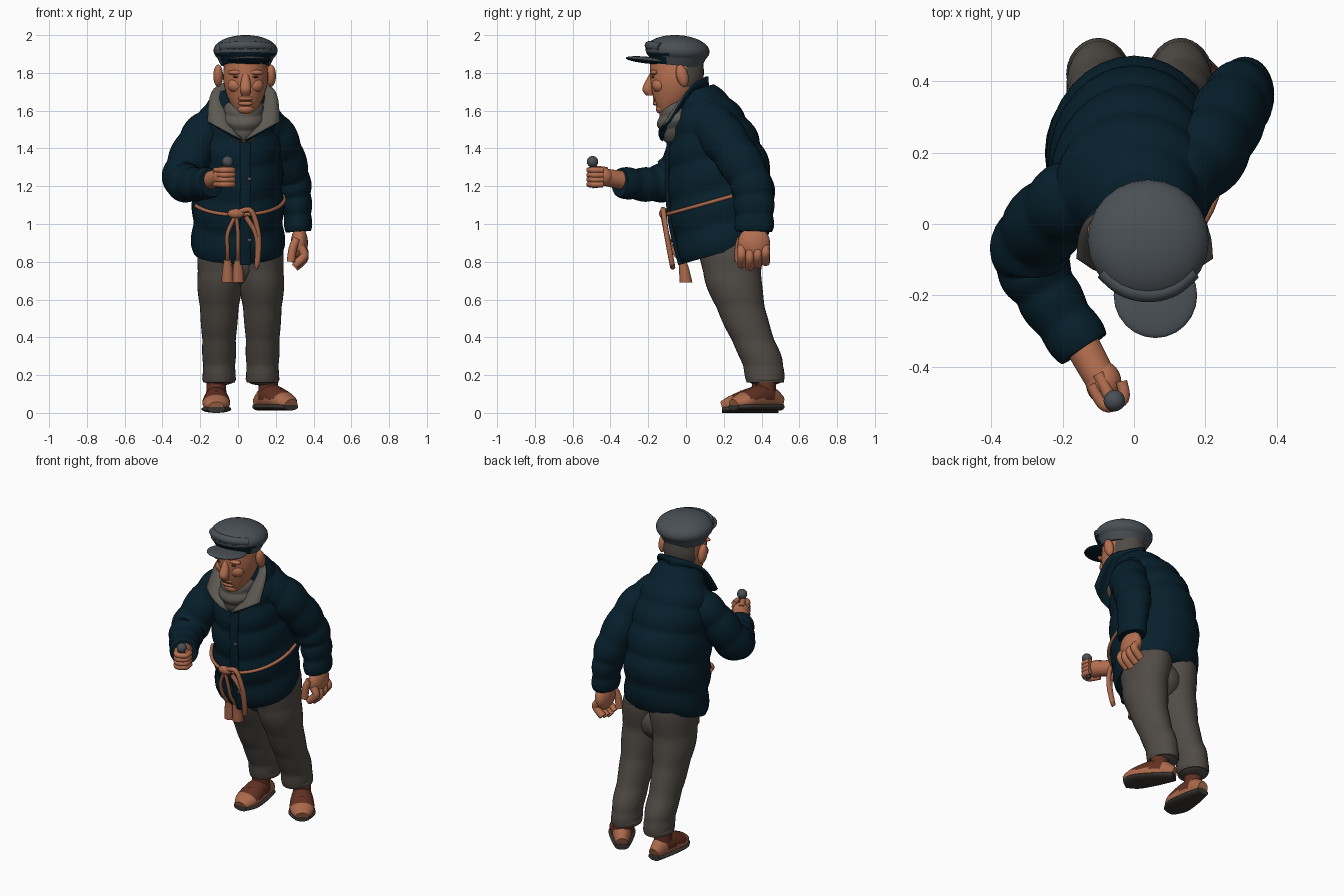
import bpy, bmesh, math
from mathutils import Vector, Matrix

cube = bpy.data.objects.get("Cube")
if cube:
    bpy.data.objects.remove(cube)


def material(name, red, green, blue):
    mat = bpy.data.materials.new(name)
    mat.use_nodes = True
    mat.diffuse_color = (red, green, blue, 1)
    shader = next(n for n in mat.node_tree.nodes if n.type == 'BSDF_PRINCIPLED')
    shader.inputs["Base Color"].default_value = mat.diffuse_color
    return mat


NAVY = material("navy cloth", .002, .014, .025)
WOOL = material("trouser wool", .08, .07, .06)
SKIN = material("skin", .46, .16, .08)
CAP = material("cap grey", .068, .08, .092)
LINING = material("collar grey", .11, .1, .085)
SOLE = material("dark sole", .04, .035, .03)
BROWN = material("brown leather", .12, .03, .016)
TAN = material("tan leather", .4, .14, .07)


def spline(stations, t):
    """Smooth interpolation through stations, t from 0 to 1."""
    last = len(stations) - 1
    i = min(int(t * last), last - 1)
    u = t * last - i
    before, start, end, after = (stations[max(0, min(last, i + k))] for k in (-1, 0, 1, 2))
    result = []
    for a, b, c, d in zip(before, start, end, after):
        result.append(.5 * (2 * b + (c - a) * u + (2 * a - 5 * b + 4 * c - d) * u * u
                            + (3 * b - a - 3 * c + d) * u ** 3))
    return result


def finish(name, bm, materials, rule=None):
    mesh = bpy.data.meshes.new(name)
    bm.to_mesh(mesh)
    bm.free()
    for mat in materials:
        mesh.materials.append(mat)
    mesh.shade_smooth()
    mesh.set_sharp_from_angle(angle=math.radians(50))
    if rule:
        for face in mesh.polygons:
            face.material_index = rule(face.center, face.normal)
    ob = bpy.data.objects.new(name, mesh)
    bpy.context.collection.objects.link(ob)
    return ob


def loft(name, stations, *materials, tilt=None, puffs=0, depth=.09, rule=None):
    """Tube through (x, y, z, radius[, second radius]); tilt keeps rings level, rising to the back."""
    bm = bmesh.new()
    rings = []
    sides, steps = 32, 16 + 8 * puffs
    for k in range(steps + 1):
        t = k / steps
        x, y, z, wide, *rest = spline(stations, t)
        deep = rest[0] if rest else wide
        if tilt is None:
            ahead, behind = spline(stations, min(1, t + .02)), spline(stations, max(0, t - .02))
            along = Vector(ahead[:3]) - Vector(behind[:3])
            v = along.cross(Vector((1, 0, 0))).normalized()
            u = v.cross(along).normalized()
        else:
            u, v = Vector((1, 0, 0)), Vector((0, 1, tilt))
        swell = 1 + depth * (abs(math.sin(math.pi * puffs * t)) - .6) if puffs else 1
        ring = []
        for j in range(sides):
            a = math.tau * j / sides
            offset = u * wide * math.cos(a) + v * deep * math.sin(a)
            ring.append(bm.verts.new(Vector((x, y, z)) + offset * swell))
        rings.append(ring)
    for ring, following in zip(rings, rings[1:]):
        for j in range(sides):
            bm.faces.new((ring[j], ring[j - 1], following[j - 1], following[j]))
    bm.faces.new(rings[0])
    bm.faces.new(rings[-1])
    bmesh.ops.recalc_face_normals(bm, faces=bm.faces[:])
    return finish(name, bm, materials, rule)


def ball(name, centre, radii, *materials, turn=0, rule=None):
    bm = bmesh.new()
    shape = Matrix.Translation(centre) @ Matrix.Rotation(turn, 4, 'X') @ Matrix.Diagonal((*radii, 1))
    bmesh.ops.create_uvsphere(bm, u_segments=24, v_segments=16, radius=1, matrix=shape)
    return finish(name, bm, materials, rule)


def cord(name, points, radius, mat):
    """Round cord along a smooth path."""
    curve = bpy.data.curves.new(name, 'CURVE')
    curve.dimensions = '3D'
    curve.bevel_depth = radius
    curve.use_fill_caps = True
    path = curve.splines.new('POLY')
    count = 24
    path.points.add(count)
    for k, point in enumerate(path.points):
        point.co = (*spline(points, k / count), 1)
    path.use_smooth = True
    curve.materials.append(mat)
    ob = bpy.data.objects.new(name, curve)
    bpy.context.collection.objects.link(ob)
    return ob


# Padded jacket, leaning forward, with a front placket and buttons
LEAN = .28
torso = [(0, .2, .85, .245, .23), (0, .19, 1.1, .24, .275), (0, .15, 1.36, .23, .25),
         (0, .1, 1.57, .21, .18), (.02, .04, 1.71, .12, .11)]
loft("jacket_body", torso, NAVY, tilt=LEAN, puffs=6, depth=.06)
placket = [(.04, y - deep, z - LEAN * deep, .03, .012) for x, y, z, wide, deep in torso[:4]]
loft("jacket_placket", placket, NAVY)
for k in range(1, 4):
    x, y, z, *size = spline(placket, k / 5)
    ball("jacket_button", (x + .02, y - .012, z), (.012, .006, .01), CAP)

# Padded sleeves
loft("left_sleeve", [(.1, .1, 1.56, .1, .12), (.21, .2, 1.45, .105, .12), (.28, .33, 1.25, .1, .11),
                     (.31, .36, 1.1, .08, .105), (.32, .36, .96, .07, .1)], NAVY, puffs=6)
loft("right_sleeve", [(-.08, .1, 1.54, .12), (-.2, .05, 1.45, .11), (-.29, -.07, 1.25, .11),
                      (-.24, -.2, 1.21, .09), (-.14, -.35, 1.22, .08)], NAVY, puffs=7)

# Collar standing at the back and laid open in front: cloth outside, grey lining inside
inner_edge = [Vector(p) for p in ((0, .12, 1.65), (.1, 0, 1.64), (.01, -.13, 1.44))]
outer_edge = [Vector(p) for p in ((0, .11, 1.78), (.16, .02, 1.71), (.19, -.09, 1.54))]
bm = bmesh.new()
columns = []
half = 16
for k in range(-half, half + 1):
    t = abs(k) / half
    inner, outer = Vector(spline(inner_edge, t)), Vector(spline(outer_edge, t))
    column = []
    for j in range(5):
        p = inner.lerp(outer, j / 4)
        p.x = .03 + math.copysign(p.x, k)
        p.y -= .03 * t * math.sin(math.pi * j / 4)
        column.append(bm.verts.new(p))
    columns.append(column)
for c, d in zip(columns, columns[1:]):
    for j in range(4):
        bm.faces.new((c[j], c[j + 1], d[j + 1], d[j]))
collar = finish("collar", bm, [NAVY, LINING])
solid = collar.modifiers.new("thickness", 'SOLIDIFY')
solid.thickness, solid.offset, solid.material_offset = .016, 0, 1
loft("scarf", [(.03, -.06, 1.44, .05, .06), (.03, -.04, 1.55, .11, .1), (.03, -.03, 1.65, .095)],
     LINING, tilt=.2, puffs=3)

# Head, with hair at the back and sides
MID = .04
loft("neck", [(MID, .02, 1.5, .07), (MID, -.03, 1.7, .08)], SKIN)
loft("head", [(MID, -.11, 1.58, .04, .03), (MID, -.07, 1.66, .09, .1), (MID, -.05, 1.76, .118, .14),
              (MID, -.05, 1.88, .11, .14)], SKIN, WOOL, tilt=0,
     rule=lambda centre, normal: int(centre.y > .01 and centre.z > 1.73))
loft("nose", [(MID, -.17, 1.81, .014, .02), (MID, -.2, 1.72, .03, .025), (MID, -.19, 1.68, .02)], SKIN, tilt=0)
ball("chin", (MID, -.13, 1.61), (.045, .03, .028), SKIN)
ball("mouth_line", (MID, -.168, 1.651), (.034, .006, .004), BROWN)
for z in (1.638, 1.665):
    ball("lip", (MID, -.162, z), (.04, .014, .012), SKIN)
for side, sign in (("left", 1), ("right", -1)):
    eye = MID + sign * .05
    ball(side + "_brow", (eye, -.168, 1.802), (.045, .022, .014), SKIN)
    ball(side + "_eye", (eye, -.174, 1.778), (.018, .01, .005), BROWN)
    ball(side + "_cheek", (eye, -.14, 1.735), (.045, .04, .04), SKIN)
    ball(side + "_ear", (.035 + sign * .14, -.02, 1.785), (.026, .032, .06), SKIN, turn=.25)

# Flat cap with a dark front band and a dark underside to the brim
loft("cap_band", [(MID, -.05, 1.84, .13, .15), (MID, -.05, 1.91, .165)], CAP, NAVY, tilt=-.1,
     rule=lambda centre, normal: int(centre.y < -.1))
ball("cap_crown", (MID, -.045, 1.918), (.17, .17, .082), CAP, NAVY, turn=-.05,
     rule=lambda centre, normal: int(normal.z < -.2 and normal.y < -.3))
fold = []
for k in range(-2, 3):
    a = .45 * k
    fold.append((MID + .16 * math.sin(a), -.03 - .165 * math.cos(a), 1.92 + .025 * math.cos(a)))
cord("cap_front_fold", fold, .024, CAP)
ball("cap_brim", (.06, -.2, 1.867), (.117, .12, .018), CAP, NAVY, turn=-.1,
     rule=lambda centre, normal: int(normal.z < -.2))

# Left hand, hanging with curled fingers
ball("left_palm", (.325, .36, .9), (.045, .085, .085), SKIN)
for k in range(4):
    y, lift = .295 + .042 * k, .012 * abs(k - 1)
    cord("left_finger", [(.33, y, .88), (.35, y, .82 + lift), (.3, y, .77 + lift)], .023, SKIN)
cord("left_thumb", [(.31, .29, .92), (.29, .28, .87), (.28, .28, .8)], .022, SKIN)

# Right hand, gripping a short rod with a round knob
loft("right_wrist", [(-.15, -.33, 1.23, .05), (-.09, -.44, 1.25, .045)], SKIN)
ball("right_fist", (-.085, -.445, 1.25), (.05, .06, .05), SKIN)
for k in range(4):
    z = 1.21 + .025 * k
    cord("right_finger", [(-.12, -.45, z), (-.08, -.51, z), (-.03, -.49, z), (-.035, -.44, z)], .016, SKIN)
cord("right_thumb", [(-.1, -.42, 1.285), (-.06, -.5, 1.295)], .017, SKIN)
cord("rod", [(-.055, -.48, 1.19), (-.055, -.49, 1.32)], .014, CAP)
ball("rod_knob", (-.055, -.495, 1.33), (.03, .03, .03), CAP)

# Trousers with turned-up cuffs
for side, x in (("left", .13), ("right", -.1)):
    loft(side + "_trouser_leg", [(x * .8, .24, .92, .13, .18), (x * .95, .25, .7, .12, .15),
                                 (x, .32, .47, .095, .12), (x, .4, .28, .087, .11),
                                 (x, .42, .16, .085, .1)],
         WOOL, tilt=0, puffs=5, depth=.04)
    ball(side + "_trouser_cuff", (x, .42, .18), (.09, .1, .035), WOOL)
ball("trouser_seat", (.015, .24, .8), (.13, .15, .13), WOOL)

# Shoes, toe along -y before turning; rows are distance, half width, half height
rows = [(.15, .035, .04), (.05, .06, .07), (-.08, .073, .05), (-.15, .04, .03)]
for side, place, turn in (("left", (.195, .375, .013), 35), ("right", (-.115, .34, 0), 0)):
    shoe = [
        loft(side + "_sole", [(0, y, .02, wide + .006, .02) for y, wide, high in rows], SOLE),
        loft(side + "_upper", [(0, y, high, wide, high) for y, wide, high in rows], TAN, BROWN,
             rule=lambda centre, normal: int(-.09 < centre.y < .09 and centre.z > .06)),
        loft(side + "_ankle", [(0, .06, .07, .055), (0, .06, .18, .05)], BROWN, tilt=0)]
    for k in range(3):
        y, z = -.025 * k, .118 - .008 * k
        shoe.append(cord(side + "_lace", [(-.035, y, z), (0, y, z + .01), (.035, y, z)], .006, BROWN))
    for part in shoe:
        part.matrix_world = Matrix.Translation(place) @ Matrix.Rotation(math.radians(turn), 4, 'Z')

# Rope belt round the front, with knot, hanging loop and tassels
belt = []
for k in range(13):
    a = math.radians(14 * k - 155)
    y = .29 * math.sin(a)
    belt.append((.245 * math.cos(a), .18 + y, 1.13 + LEAN * y))
cord("rope_belt", belt, .01, TAN)
ball("rope_knot", (-.01, -.12, 1.055), (.045, .022, .026), TAN)
cord("rope_loop", [(0, -.12, 1.06), (.07, -.12, 1.07), (.11, -.1, .93), (.1, -.07, .77),
                   (.1, -.1, .93), (.04, -.12, 1.04)], .014, TAN)
for x in (-.055, 0):
    cord("rope_strand", [(-.01, -.12, 1.05), (x, -.1, .95), (x, -.07, .86), (x, -.02, .8)], .011, TAN)
    loft("tassel", [(x, -.02, .81, .02), (x, -.01, .76, .027, .033), (x, 0, .69, .034, .042)], TAN, tilt=0)
